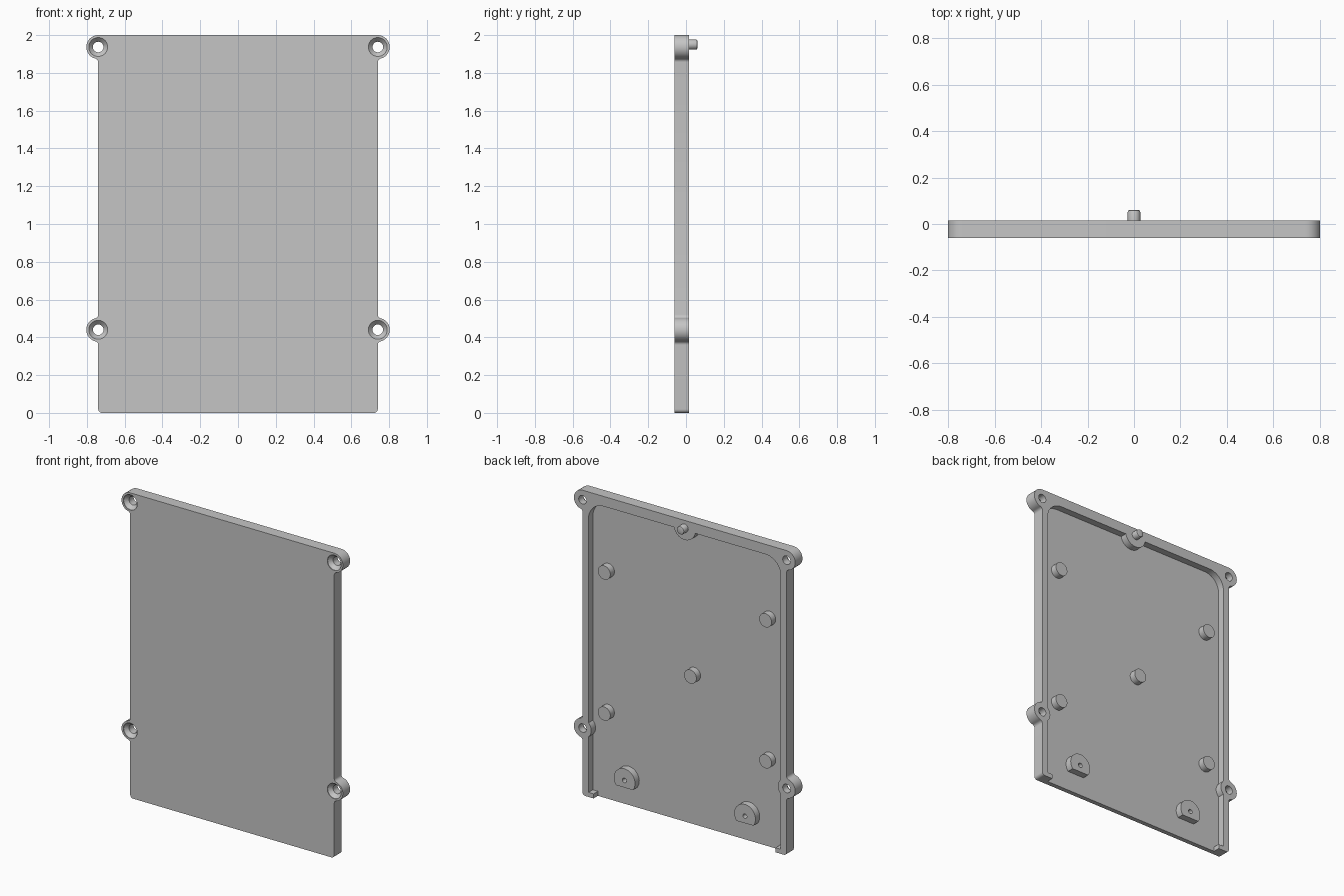
import bpy, bmesh, math

if "Cube" in bpy.data.objects:
    bpy.data.objects.remove(bpy.data.objects["Cube"])

FRONT, FLOOR, BACK = -0.06, -0.03, 0.015   # depth levels along y
W, LUG_R, FIL = 0.74, 0.063, 0.02          # half width, lug radius, lug fillet
LUG_Z = (0.44, 2 - LUG_R)

grey = bpy.data.materials.new("light_grey")
grey.diffuse_color = (0.56, 0.56, 0.56, 1)
grey.use_nodes = True
grey.node_tree.nodes["Principled BSDF"].inputs["Base Color"].default_value = grey.diffuse_color


def arc(cx, cz, r, a0, a1, n=8):
    """Points of an arc in the x-z plane, angles in degrees."""
    angles = [math.radians(a0 + (a1 - a0) * i / n) for i in range(n + 1)]
    return [(cx + r * math.cos(a), cz + r * math.sin(a)) for a in angles]


def mirrored(half):
    return half + [(-x, z) for x, z in reversed(half)]


def finish(name, bm):
    bmesh.ops.recalc_face_normals(bm, faces=bm.faces)
    me = bpy.data.meshes.new(name)
    bm.to_mesh(me)
    bm.free()
    me.materials.append(grey)
    ob = bpy.data.objects.new(name, me)
    bpy.context.collection.objects.link(ob)
    return ob


def prism(name, pts, y0, y1):
    """Extrude an x-z profile from y0 to y1."""
    bm = bmesh.new()
    rings = [[bm.verts.new((x, y, z)) for x, z in pts] for y in (y0, y1)]
    skin(bm, rings)
    return finish(name, bm)


def lathe(name, x, z, profile, n=40):
    """Revolve (radius, y) pairs around an axis parallel to y."""
    bm = bmesh.new()
    rings = [[bm.verts.new((x + r * math.cos(2 * math.pi * i / n), y,
                            z + r * math.sin(2 * math.pi * i / n)))
              for i in range(n)] for r, y in profile]
    skin(bm, rings)
    return finish(name, bm)


def skin(bm, rings):
    n = len(rings[0])
    for a, b in zip(rings, rings[1:]):
        for i in range(n):
            j = (i + 1) % n
            bm.faces.new((a[i], a[j], b[j], b[i]))
    bm.faces.new(rings[0])
    bm.faces.new(rings[-1])


def cut(ob, cutter):
    """Subtract a cutter and remove it."""
    mod = ob.modifiers.new("cut", 'BOOLEAN')
    mod.operation, mod.solver, mod.object = 'DIFFERENCE', 'EXACT', cutter
    bpy.context.view_layer.objects.active = ob
    bpy.ops.object.modifier_apply(modifier=mod.name)
    bpy.data.objects.remove(cutter)


# Plate outline with filleted screw lugs on both sides
h = math.sqrt((LUG_R + FIL) ** 2 - FIL ** 2)
t = math.degrees(math.atan2(h, FIL))
low, top = LUG_Z
half = arc(W - 0.02, 0.02, 0.02, -90, 0, 5)
half += arc(W + FIL, low - h, FIL, 180, 180 - t, 5)
half += arc(W, low, LUG_R, -t, t, 20)[1:-1]
half += arc(W + FIL, low + h, FIL, t - 180, -180, 5)
half += arc(W + FIL, top - h, FIL, 180, 180 - t, 5)
half += arc(W, top, LUG_R, -t, 90, 20)[1:]
plate = prism("cover_plate", mirrored(half), FRONT, BACK)

# Recess in the back, open at the bottom, leaving lugs, top boss and feet
recess = prism("recess_cutter",
               mirrored([(0.697, -0.1)] + arc(0.587, 1.825, 0.11, 0, 90, 10)),
               FLOOR, 0.1)
solid = [(LUG_R, -0.2), (LUG_R, 0.2)]
for s in (-1, 1):
    for z in LUG_Z:
        cut(recess, lathe("lug_core", s * W, z, solid))
    foot = [(s * 0.66, -0.2), (s * 0.75, -0.2), (s * 0.75, 0.03), (s * 0.66, 0.03)]
    cut(recess, prism("foot_core", foot, -0.2, 0.2))
cut(recess, lathe("boss_core", 0, 1.95, [(0.078, -0.2), (0.078, 0.2)]))
cut(plate, recess)

# Countersunk screw holes
for s in (-1, 1):
    for z in LUG_Z:
        cut(plate, lathe("screw_cutter", s * W, z,
                         [(0.05, -0.1), (0.05, FRONT + 0.004),
                          (0.028, FRONT + 0.028), (0.028, 0.1)]))

# Locating pin on the top boss
lathe("locating_pin", 0, 1.95,
      [(0.027, BACK - 0.01), (0.027, 0.052), (0.0245, 0.058), (0.019, 0.06)])

# Round support pegs on the floor
for x, z in ((-0.04, 0.985), (0.585, 1.5), (-0.585, 1.5), (0.585, 0.575), (-0.585, 0.575)):
    lathe("support_peg", x, z, [(0.045, FLOOR - 0.01), (0.045, BACK - 0.002)])

# Flat-bottomed standoffs with pilot holes
for s in (-1, 1):
    x, z = s * 0.437, 0.177
    standoff = prism("standoff", arc(x, z, 0.077, -37, 217, 32), FLOOR - 0.01, BACK - 0.001)
    cut(standoff, lathe("pilot_cutter", x, z, [(0.015, FLOOR), (0.015, 0.1)], 24))

# Smooth the curved walls, keep the edges sharp
bpy.ops.object.select_all(action='SELECT')
bpy.context.view_layer.objects.active = plate
bpy.ops.object.shade_smooth_by_angle(angle=math.radians(30))
